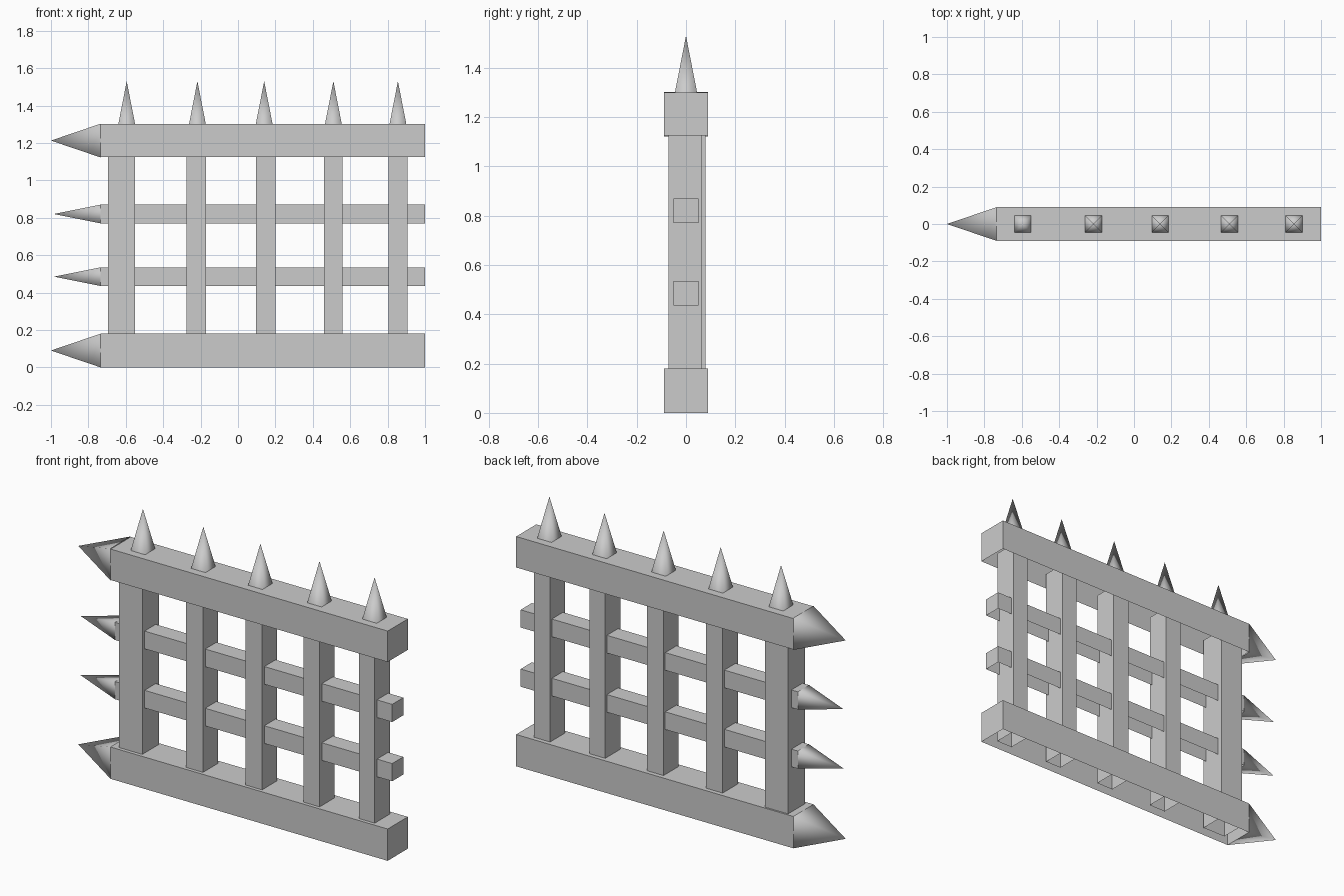
import bpy, bmesh
from math import pi
from mathutils import Matrix, Vector

cube = bpy.data.objects.get("Cube")
if cube:
    bpy.data.objects.remove(cube, do_unlink=True)

iron = bpy.data.materials.new("grey_iron")
iron.use_nodes = True
iron.diffuse_color = (0.6, 0.6, 0.6, 1)
iron.node_tree.nodes["Principled BSDF"].inputs["Base Color"].default_value = (0.6, 0.6, 0.6, 1)


def add_object(name, bm):
    mesh = bpy.data.meshes.new(name)
    bm.to_mesh(mesh)
    bm.free()
    mesh.materials.append(iron)
    bpy.context.collection.objects.link(bpy.data.objects.new(name, mesh))


def beam(name, low, high):
    """Hollow box, open on its underside."""
    low, high = Vector(low), Vector(high)
    bm = bmesh.new()
    bmesh.ops.create_cube(bm, size=1)
    bmesh.ops.scale(bm, vec=high - low, verts=bm.verts)
    bmesh.ops.translate(bm, vec=(low + high) / 2, verts=bm.verts)
    bm.normal_update()
    under = [f for f in bm.faces if f.normal.z < -0.5]
    bmesh.ops.delete(bm, geom=under, context='FACES')
    add_object(name, bm)


def spike(name, base, half, length, sideways=False):
    """Smooth four-sided point, aimed up or towards -x."""
    bm = bmesh.new()
    bmesh.ops.create_cone(bm, cap_ends=False, segments=4, radius1=half * 2 ** 0.5,
                          radius2=0, depth=length,
                          matrix=Matrix.Translation((0, 0, length / 2)) @ Matrix.Rotation(pi / 4, 4, 'Z'))
    bmesh.ops.remove_doubles(bm, verts=bm.verts, dist=0.0001)
    turn = Matrix.Rotation(-pi / 2 if sideways else 0, 4, 'Y')
    bmesh.ops.transform(bm, matrix=Matrix.Translation(base) @ turn, verts=bm.verts)
    for face in bm.faces:
        face.smooth = True
    add_object(name, bm)


# Horizontal rails and bars, each with a point at its right end
LEFT, RIGHT = 1.0, -0.735
for name, bottom, top, half, length in (
        ("bottom_rail", 0, 0.18, 0.09, 0.265),
        ("lower_bar", 0.435, 0.535, 0.05, 0.25),
        ("upper_bar", 0.77, 0.87, 0.05, 0.25),
        ("top_rail", 1.125, 1.3, 0.09, 0.265)):
    beam(name, (RIGHT, -half, bottom), (LEFT, half, top))
    spike(name + "_point", (RIGHT, 0, (bottom + top) / 2), half, length, True)

# Upright posts
for i, (x0, x1, back) in enumerate((
        (-0.695, -0.55, 0.08), (-0.275, -0.17, 0.065), (0.095, 0.2, 0.065),
        (0.46, 0.56, 0.065), (0.805, 0.905, 0.065))):
    beam(f"post_{i + 1}", (x0, -0.07, 0.03), (x1, back, 1.2))

# Spikes along the top rail
for i, x in enumerate((-0.595, -0.217, 0.14, 0.51, 0.855)):
    spike(f"top_spike_{i + 1}", (x, 0, 1.3), 0.045, 0.23)
